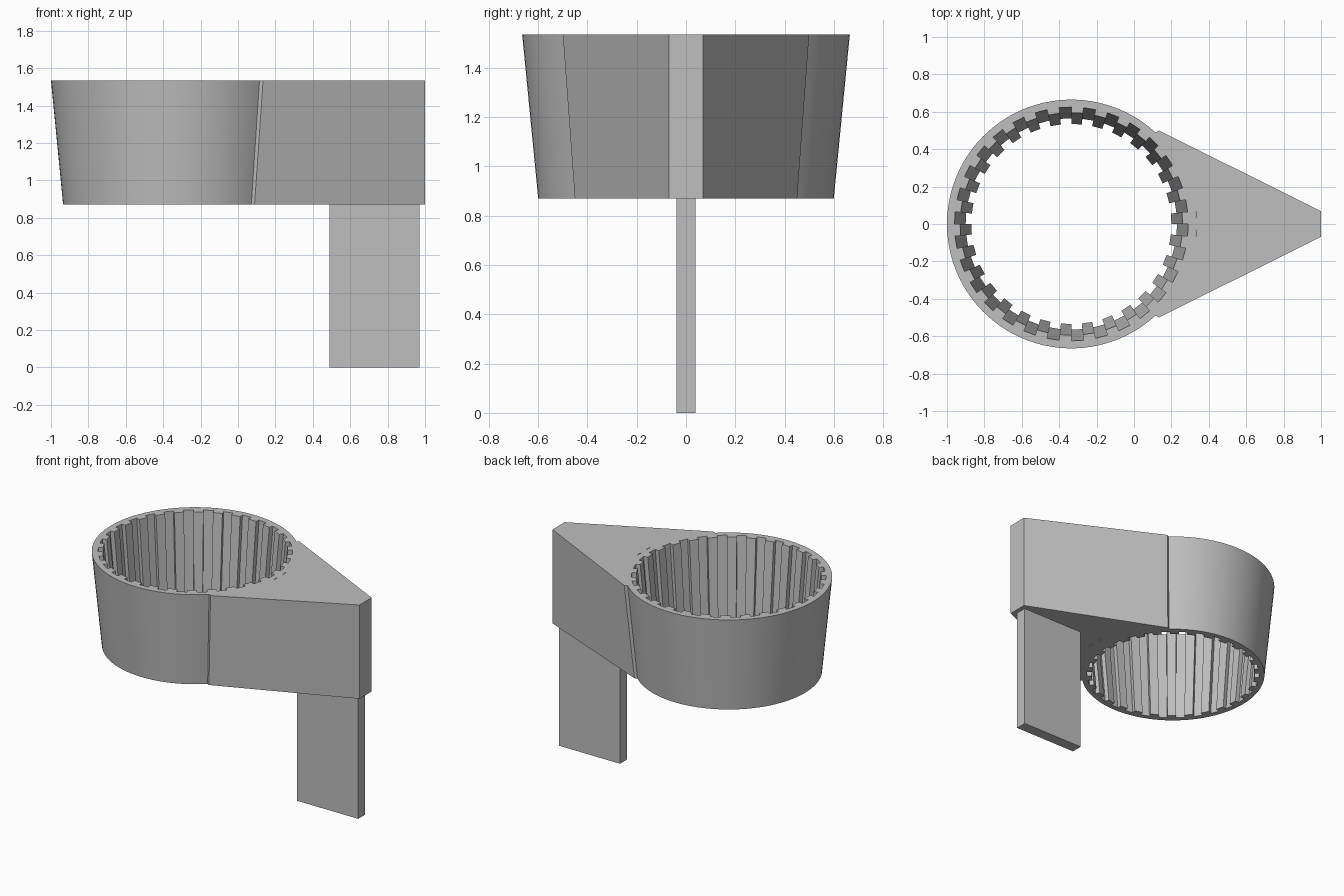
import bpy, bmesh
from math import cos, sin, radians

old = bpy.data.objects.get("Cube")
if old:
    bpy.data.objects.remove(old, do_unlink=True)

grey = bpy.data.materials.new("light_grey")
grey.use_nodes = True
colour = (0.52, 0.52, 0.52, 1)
grey.diffuse_color = colour
grey.node_tree.nodes["Principled BSDF"].inputs["Base Color"].default_value = colour

CX, BOTTOM, TOP = -0.335, 0.87, 1.535
R_TOP, R_BOTTOM = 0.665, 0.60


def polar(r, deg):
    return (CX + r * cos(radians(deg)), r * sin(radians(deg)))


def outer_loop(r):
    """Cup arc, small step at the joint, then the wedge-shaped arm tip."""
    start, steps = 47.4, 72
    arc = [polar(r, start + (360 - 2 * start) * i / steps) for i in range(steps + 1)]
    corner = r * 1.031
    return arc + [polar(corner, -46.8), (1, -0.068), (1, 0.068), polar(corner, 46.8)]


def toothed_loop(ridge, groove, teeth=30):
    """Bore with evenly spaced square grooves."""
    pts = []
    for i in range(teeth):
        a = 360 / teeth * i - 3
        pts += [polar(ridge, a - 3), polar(groove, a - 3),
                polar(groove, a + 3), polar(ridge, a + 3)]
    return pts


def slit_loop(y):
    w, h = 0.002, 0.018
    return [(0.33 - w, y - h), (0.33 + w, y - h), (0.33 + w, y + h), (0.33 - w, y + h)]


def finish(bm, name):
    bmesh.ops.recalc_face_normals(bm, faces=bm.faces)
    mesh = bpy.data.meshes.new(name)
    bm.to_mesh(mesh)
    bm.free()
    mesh.materials.append(grey)
    ob = bpy.data.objects.new(name, mesh)
    bpy.context.collection.objects.link(ob)
    return ob


# Tapered cup and arm: lofted walls, then caps filled around the bore and slits
bm = bmesh.new()
loops = [(outer_loop(R_BOTTOM), outer_loop(R_TOP)),
         (toothed_loop(0.535, 0.565), toothed_loop(0.595, 0.625))]
loops += [(slit_loop(y), slit_loop(y)) for y in (-0.05, 0.05)]
caps = ([], [])
for low, high in loops:
    a = [bm.verts.new((x, y, BOTTOM)) for x, y in low]
    b = [bm.verts.new((x, y, TOP)) for x, y in high]
    n = len(a)
    for i in range(n):
        j = (i + 1) % n
        bm.faces.new((a[i], a[j], b[j], b[i]))
        caps[0].append(bm.edges.get((a[i], a[j])))
        caps[1].append(bm.edges.get((b[i], b[j])))
for edges, z in zip(caps, (-1, 1)):
    bmesh.ops.triangle_fill(bm, edges=edges, use_beauty=True, normal=(0, 0, z))
flat = [e for e in bm.edges if len(e.link_faces) == 2 and e.calc_face_angle(1) < 0.001
        and abs(e.verts[0].co.z - e.verts[1].co.z) < 0.001]
bmesh.ops.dissolve_limit(bm, angle_limit=0.001, verts=[], edges=flat)
holder = finish(bm, "cup_and_arm")

# Flat blade hanging under the arm
bm = bmesh.new()
bmesh.ops.create_cube(bm, size=1)
bmesh.ops.scale(bm, vec=(0.48, 0.078, BOTTOM), verts=bm.verts)
bmesh.ops.translate(bm, vec=(0.73, 0, BOTTOM / 2), verts=bm.verts)
finish(bm, "blade")

# Smooth the round outside, keep corners crisp
bpy.ops.object.select_all(action="DESELECT")
holder.select_set(True)
bpy.context.view_layer.objects.active = holder
bpy.ops.object.shade_smooth_by_angle(angle=radians(20))
